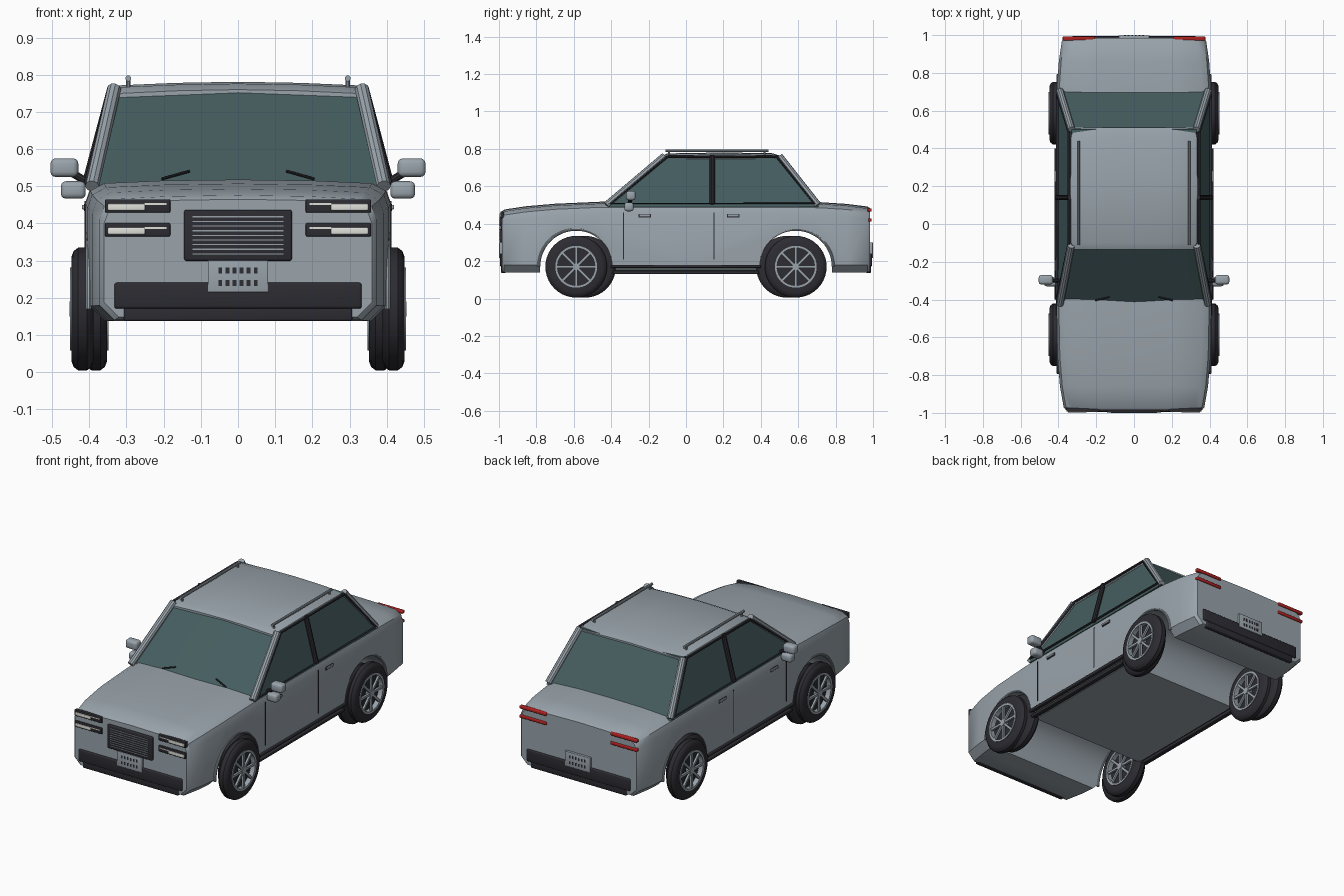
import bpy, bmesh, math
from mathutils import Matrix, Vector

if "Cube" in bpy.data.objects:
    bpy.data.objects.remove(bpy.data.objects["Cube"])
made = []


def material(name, rgb):
    m = bpy.data.materials.new(name)
    m.use_nodes = True
    m.diffuse_color = (*rgb, 1)
    m.node_tree.nodes["Principled BSDF"].inputs["Base Color"].default_value = (*rgb, 1)
    return m


PAINT = material("grey_paint", (0.32, 0.37, 0.41))
GLASS = material("teal_glass", (0.06, 0.11, 0.115))
BLACK = material("black_trim", (0.025, 0.025, 0.032))
WHITE = material("white_lamp", (0.75, 0.75, 0.71))
RED = material("red_lamp", (0.42, 0.015, 0.015))


def finish(name, bm, mat):
    bmesh.ops.recalc_face_normals(bm, faces=bm.faces)
    mesh = bpy.data.meshes.new(name)
    bm.to_mesh(mesh)
    bm.free()
    mesh.materials.append(mat)
    return place(name, mesh)


def place(name, mesh, loc=(0, 0, 0)):
    ob = bpy.data.objects.new(name, mesh)
    ob.location = loc
    bpy.context.collection.objects.link(ob)
    made.append(ob)
    return ob


def box(name, mat, centre, size, bevel=0.0):
    bm = bmesh.new()
    bmesh.ops.create_cube(bm, size=1, matrix=Matrix.Translation(centre) @ Matrix.Diagonal((*size, 1)))
    if bevel:
        bmesh.ops.bevel(bm, geom=bm.edges[:], offset=bevel, segments=3, affect='EDGES', profile=0.5)
    return finish(name, bm, mat)


def tube(name, mat, points, radius, closed=False):
    cu = bpy.data.curves.new(name, 'CURVE')
    cu.dimensions = '3D'
    cu.bevel_depth, cu.bevel_resolution, cu.use_fill_caps = radius, 3, True
    sp = cu.splines.new('POLY')
    sp.points.add(len(points) - 1)
    for p, co in zip(sp.points, points):
        p.co = (*co, 1)
    sp.use_cyclic_u = closed
    tmp = bpy.data.objects.new(name, cu)
    bpy.context.collection.objects.link(tmp)
    bpy.context.view_layer.update()
    mesh = bpy.data.meshes.new_from_object(tmp.evaluated_get(bpy.context.evaluated_depsgraph_get()))
    bpy.data.objects.remove(tmp)
    mesh.materials.clear()
    mesh.materials.append(mat)
    return place(name, mesh)


def loft(name, mat, rings):
    bm = bmesh.new()
    rows = [[bm.verts.new(p) for p in r] for r in rings]
    n = len(rows[0])
    for a, b in zip(rows, rows[1:]):
        for i in range(n):
            bm.faces.new((a[i], a[(i + 1) % n], b[(i + 1) % n], b[i]))
    bm.faces.new(rows[0])
    bm.faces.new(rows[-1])
    return finish(name, bm, mat)


def section(y, w, zb, zt, r):
    # Rounded cross-section with a slightly crowned top
    half = [(w - .8 * r, zb), (w, zb + .8 * r), (w, zt - 1.1 * r), (w - .25 * r, zt - .4 * r),
            (w - r, zt), (w / 2, zt + .007)]
    full = [(0, zb)] + half + [(0, zt + .01)] + [(-x, z) for x, z in reversed(half)]
    return [(x, y, z) for x, z in full]


def lathe(bm, profile, steps=40):
    # Spin an (x, radius) profile around the x axis
    vs = [bm.verts.new((x, 0, r)) for x, r in profile]
    es = [bm.edges.new((vs[i], vs[(i + 1) % len(vs)])) for i in range(len(vs))]
    bmesh.ops.spin(bm, geom=vs + es, cent=(0, 0, 0), axis=(1, 0, 0), angle=math.tau,
                   steps=steps, use_merge=True, use_duplicate=False)
    bmesh.ops.remove_doubles(bm, verts=bm.verts, dist=1e-5)


def drum(bm, radius, depth):
    bmesh.ops.create_cone(bm, cap_ends=True, segments=48, radius1=radius, radius2=radius,
                          depth=depth, matrix=Matrix.Rotation(math.pi / 2, 4, 'Y'))


AXLE, HUB_Z = 0.587, 0.17

# Body shell: y, half width, bottom, top
stations = [(-.985, .36, .148, .455), (-.972, .372, .14, .466), (-.86, .392, .138, .483),
            (-.7, .405, .138, .497), (-.45, .41, .138, .508), (0, .412, .138, .508),
            (.5, .41, .138, .508), (.72, .408, .138, .505), (.86, .398, .138, .496),
            (.97, .382, .14, .482), (.985, .37, .148, .472)]
body = loft("body_shell", PAINT, [section(*s, .05) for s in stations])

# Full-width wheel arches
for y in (-AXLE, AXLE):
    bm = bmesh.new()
    drum(bm, .195, 1.2)
    cutter = finish("arch_cutter", bm, PAINT)
    made.remove(cutter)
    cutter.location = (0, y, HUB_Z)
    cutter.hide_render = True
    mod = body.modifiers.new("arch", 'BOOLEAN')
    mod.operation, mod.object = 'DIFFERENCE', cutter
    bpy.context.view_layer.objects.active = body
    bpy.ops.object.modifier_apply(modifier=mod.name)
    bpy.data.objects.remove(cutter)

# Cabin glass and roof
def outline(z, w, front, rear, bow):
    return [(0, front - bow, z), (w, front, z), (w, rear, z), (0, rear + bow / 4, z), (-w, rear, z), (-w, front, z)]


loft("cabin_glass", GLASS, [outline(.49, .402, -.415, .71, .03), outline(.76, .33, -.11, .5, .015)])
roof = [(-.135, .322, .738, .75), (-.1, .335, .742, .766), (.2, .338, .742, .771),
        (.46, .335, .742, .767), (.51, .325, .738, .752)]
loft("roof_panel", PAINT, [section(*s, .01) for s in roof])

# Wheel meshes shared by every wheel
bm = bmesh.new()
lathe(bm, [(-.03, .108), (-.03, .14), (-.024, .156), (-.012, .165), (.012, .165), (.024, .156), (.03, .14), (.03, .108)])
drum(bm, .11, .012)
tyre = finish("tyre", bm, BLACK)
bm = bmesh.new()
lathe(bm, [(-.034, .1), (-.034, .112), (.034, .112), (.034, .1)])
drum(bm, .02, .07)
for i in range(8):
    for x in (-.026, .026):
        turn = Matrix.Rotation(math.tau * i / 8, 4, 'X')
        bmesh.ops.create_cube(bm, size=1, matrix=turn @ Matrix.Translation((x, 0, .06))
                              @ Matrix.Diagonal((.012, .013, .09, 1)))
rim = finish("rim", bm, PAINT)
for ob in (tyre, rim):
    made.remove(ob)
    for s in (1, -1):
        for e in (1, -1):
            place(ob.name + "_outer", ob.data, (s * .418, e * AXLE, HUB_Z))
            place(ob.name + "_inner", ob.data, (s * .382, e * (AXLE - .047), HUB_Z))
    bpy.data.objects.remove(ob)

# Parts repeated on both sides
for s, side in ((1, "left_"), (-1, "right_")):
    tube(side + "front_pillar", PAINT, [(s * .392, -.425, .5), (s * .333, -.115, .762)], .019)
    tube(side + "rear_pillar", PAINT, [(s * .392, .705, .5), (s * .33, .5, .76)], .019)
    tube(side + "window_seal", BLACK, [(s * .408, -.4, .509), (s * .345, -.1, .758), (s * .345, .485, .758),
                                       (s * .406, .685, .509)], .007, True)
    tube(side + "centre_pillar", BLACK, [(s * .407, .14, .505), (s * .338, .14, .765)], .014)
    tube(side + "roof_rail", PAINT, [(s * .295, -.11, .79), (s * .295, .44, .79)], .008)
    for y in (-.09, .42):
        tube(side + "rail_foot", PAINT, [(s * .295, y, .765), (s * .295, y, .79)], .006)
    tube(side + "wiper", BLACK, [(s * .205, -.404, .52), (s * .13, -.387, .541)], .004)
    # Mirrors
    box(side + "mirror_upper", PAINT, (s * .467, -.295, .55), (.075, .05, .05), .014)
    box(side + "mirror_lower", PAINT, (s * .443, -.305, .49), (.067, .05, .047), .014)
    tube(side + "mirror_stalk", BLACK, [(s * .395, -.3, .505), (s * .45, -.3, .538)], .011)
    # Door seams, handles and sills
    for y in (-.335, .15):
        box(side + "door_seam", BLACK, (s * .411, y, .335), (.004, .005, .25))
    for y in (-.22, .252):
        box(side + "handle_shadow", BLACK, (s * .411, y, .443), (.005, .066, .018))
        box(side + "door_handle", PAINT, (s * .414, y, .444), (.012, .06, .012), .003)
    box(side + "sill_upper", BLACK, (s * .408, 0, .172), (.025, .8, .016), .004)
    box(side + "sill_lower", BLACK, (s * .398, 0, .14), (.03, .78, .018), .004)
    # Arch lips
    for y in (-AXLE, AXLE):
        arc = [(s * .402, y + .2 * math.cos(a), HUB_Z + .2 * math.sin(a))
               for a in (math.pi * i / 24 for i in range(25))]
        tube(side + "arch_lip", PAINT, arc, .008)
    # Lamps
    for z in (.447, .383):
        box(side + "headlamp_housing", BLACK, (s * .27, -.983, z), (.176, .02, .036), .004)
        box(side + "headlamp", WHITE, (s * .3, -.991, z - .003), (.1, .012, .018), .003)
        box(side + "headlamp_strip", WHITE, (s * .222, -.991, z + .005), (.06, .01, .005))
    for z in (.473, .42):
        box(side + "tail_lamp", RED, (s * .292, .982, z), (.172, .022, .018), .005)

# Grille with slats
box("grille", BLACK, (0, -.988, .368), (.29, .02, .137), .006)
for i in range(9):
    box("grille_slat", PAINT, (0, -.998, .318 + i * .0125), (.245, .004, .003))

# Bumpers and number plates at both ends
for e, end in ((-1, "front_"), (1, "rear_")):
    box(end + "bumper", BLACK, (0, e * .98, .206), (.665, .028, .07), .007)
    box(end + "bumper_lower", BLACK, (0, e * .976, .16), (.615, .028, .046), .007)
    box(end + "plate", PAINT, (0, e * .99, .258), (.162, .018, .085), .002)
    for z in (.274, .24):
        for i in range(6):
            box(end + "plate_slot", BLACK, ((i - 2.5) * .019, e * .999, z), (.01, .002, .016))

# Smooth shading with sharp edges kept
bpy.ops.object.select_all(action='DESELECT')
for ob in made:
    ob.select_set(True)
bpy.context.view_layer.objects.active = body
bpy.ops.object.shade_smooth_by_angle(angle=math.radians(35))
